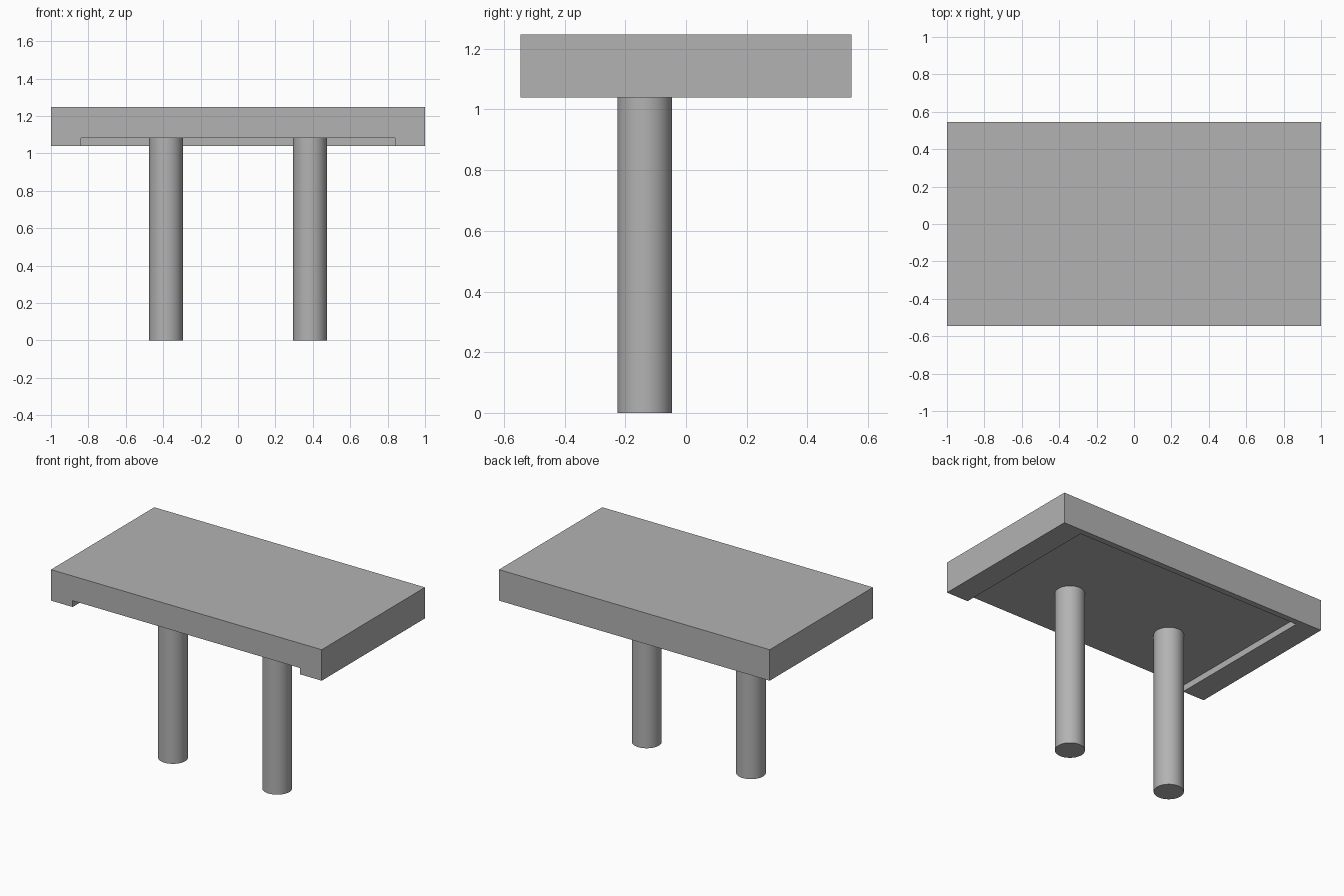
import bpy

if "Cube" in bpy.data.objects:
    bpy.data.objects.remove(bpy.data.objects["Cube"], do_unlink=True)

HALF_Y = 0.545
TOP, BOTTOM, RECESS = 1.247, 1.04, 1.082
RIM_SIDE, RIM_BACK = 0.16, 0.04
LEG_X, LEG_Y, LEG_R = 0.385, -0.136, 0.09

grey = bpy.data.materials.new("plain grey")
grey.use_nodes = True
color = (0.45, 0.45, 0.45, 1)
grey.diffuse_color = color
grey.node_tree.nodes["Principled BSDF"].inputs["Base Color"].default_value = color


def box(name, low, high):
    """Axis-aligned box between two corners."""
    bpy.ops.mesh.primitive_cube_add(size=1)
    obj = bpy.context.object
    obj.name = name
    obj.location = [(a + b) / 2 for a, b in zip(low, high)]
    obj.scale = [b - a for a, b in zip(low, high)]
    bpy.ops.object.transform_apply(location=True, rotation=False, scale=True)
    obj.data.materials.append(grey)
    return obj


# Table top, hollowed underneath with the recess open at the front
top = box("table_top", (-1, -HALF_Y, BOTTOM), (1, HALF_Y, TOP))
cutter = box("recess_cutter",
             (RIM_SIDE - 1, -HALF_Y - 0.1, BOTTOM - 0.1),
             (1 - RIM_SIDE, HALF_Y - RIM_BACK, RECESS))
cutter.hide_render = True
cut = top.modifiers.new("recess", "BOOLEAN")
cut.operation = "DIFFERENCE"
cut.solver = "EXACT"
cut.object = cutter
bpy.context.view_layer.objects.active = top
bpy.ops.object.modifier_apply(modifier=cut.name)
bpy.data.objects.remove(cutter, do_unlink=True)

# Two round legs reaching up to the recess ceiling
for side, name in ((-1, "right_leg"), (1, "left_leg")):
    bpy.ops.mesh.primitive_cylinder_add(
        vertices=64, radius=LEG_R, depth=RECESS,
        location=(side * LEG_X, LEG_Y, RECESS / 2))
    leg = bpy.context.object
    leg.name = name
    leg.data.materials.append(grey)
    bpy.ops.object.shade_smooth_by_angle()
